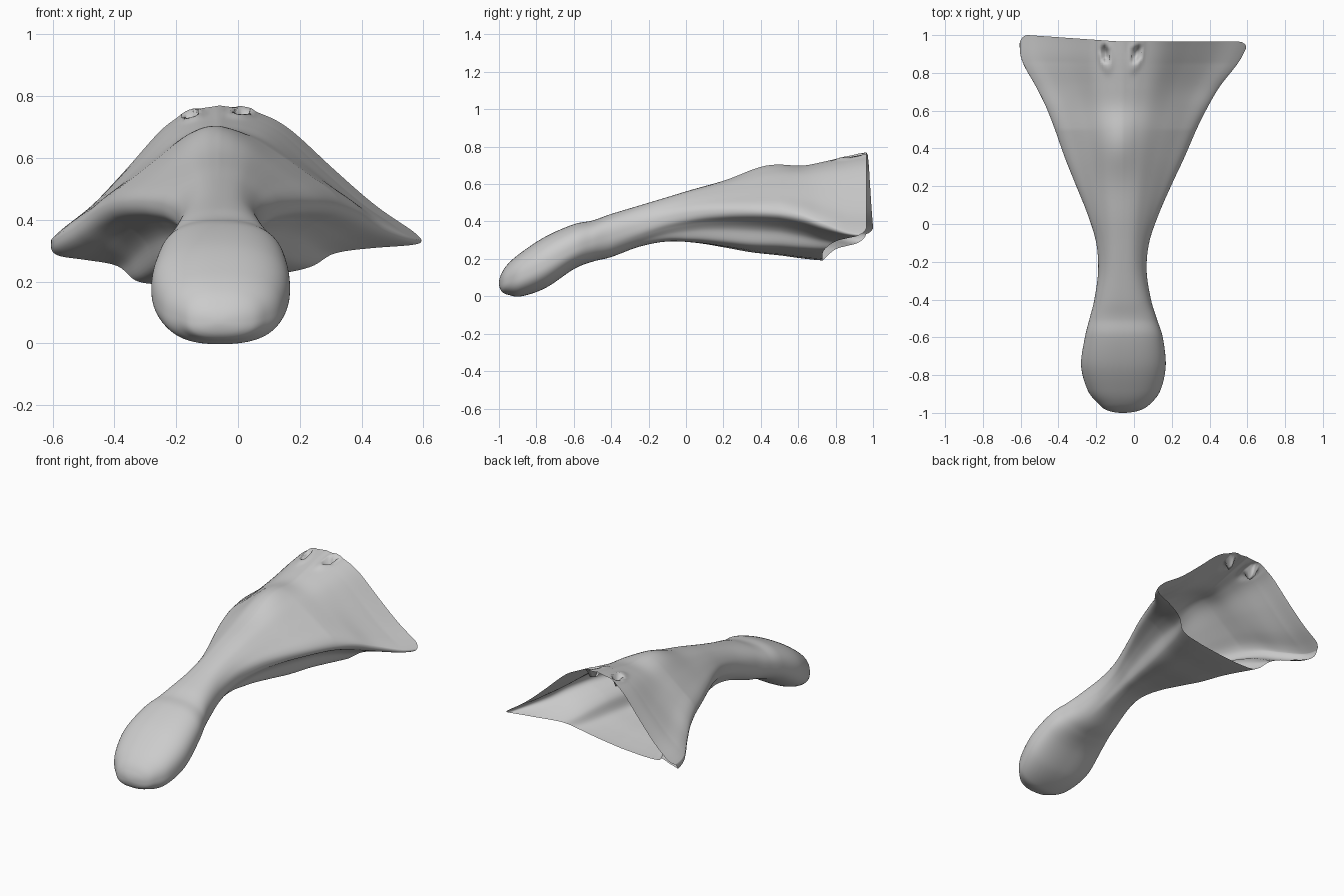
import bpy, bmesh, math

if "Cube" in bpy.data.objects:
    bpy.data.objects.remove(bpy.data.objects["Cube"])

# Lengthwise stations: y, left x, right x, top z, ridge z, bottom z, blend (0 oval, 1 winged)
STATIONS = [
    (-1.0, -.07, -.05, .075, .07, .065, 0), (-.985, -.145, .035, .125, .07, .025, 0),
    (-.95, -.19, .088, .175, .085, .008, 0), (-.88, -.245, .14, .235, .11, 0, 0),
    (-.75, -.28, .168, .32, .17, .045, 0), (-.6, -.26, .152, .385, .25, .145, 0),
    (-.5, -.235, .12, .405, .29, .185, 0), (-.4, -.21, .09, .44, .32, .21, 0),
    (-.25, -.19, .067, .485, .37, .265, .15), (-.1, -.2, .08, .53, .42, .293, .4),
    (.05, -.245, .13, .575, .45, .287, .7), (.2, -.305, .195, .613, .46, .265, .9),
    (.35, -.365, .265, .648, .46, .24, 1), (.5, -.418, .33, .675, .45, .225, 1),
    (.62, -.465, .39, .69, .43, .21, 1), (.73, -.52, .455, .717, .39, .2, 1),
    (.86, -.595, .555, .748, .345, .2, 1), (.965, -.605, .608, .77, .33, .18, 1)]
# Winged half section from crown to floor: u, v, station where the open rim cuts it
WING = [(0, 1, 17), (.17, .97, 17), (.34, .88, 17), (.55, .66, 17), (.75, .42, 17),
        (.93, .19, 17), (1, 0, 16.7), (.965, -.17, 16.35), (.8, -.32, 15.92),
        (.66, -.53, 15.5), (.57, -.9, 15.08), (.33, -1, 15), (0, -1, 15)]
CX = -.06
HALF, ROWS = 80, 200
NOSTRILS = [(-.152, .9, -.15), (.012, .9, .2)]   # x, y, slant


def spline(pts, t):
    """Catmull-Rom through a list of tuples, t measured in points."""
    n = len(pts) - 1
    i = min(int(t), n - 1)
    f = t - i
    p1, p2 = pts[i], pts[i + 1]
    p0 = pts[i - 1] if i else [2 * a - b for a, b in zip(p1, p2)]
    p3 = pts[i + 2] if i + 2 <= n else [2 * b - a for a, b in zip(p1, p2)]
    return [b + .5 * f * (c - a + f * (2 * a - 5 * b + 4 * c - d + f * (3 * (b - c) + d - a)))
            for a, b, c, d in zip(p0, p1, p2, p3)]


def power(s, e):
    return math.copysign(abs(s) ** e, s)


def slit(x, y, n):
    """Position inside a nostril slit; below 1 is inside."""
    dx = x - n[0] - n[2] * (y - n[1])
    return math.hypot(dx / .018, (y - n[1]) / .05)


def surface(row, col):
    side = 1 if col <= HALF else -1
    t = (col if side > 0 else 2 * HALF - col) / HALF
    wu, wv, end = spline(WING, t * 12)
    au = power(math.sin(math.pi * t), .82)
    av = power(math.cos(math.pi * t), .82)
    s = min(end, 17) * row / ROWS
    y, xl, xr, zt, zr, zb, k = spline(STATIONS, s)
    if s < 1:                                     # blunt rounded tip
        y = -1 + .003 * s + .012 * s * s
    rear = min(1, max(0, (y - .5) / .35))         # straighter, flatter section at the rear
    wv = power(wv, 1 + .5 * rear if wv > 0 else 1 - .32 * rear)
    u, v = au + (wu - au) * k, av + (wv - av) * k
    x = CX + u * ((xr - CX) if side > 0 else (xl - CX))
    z = zr + v * ((zt - zr) if v > 0 else (zr - zb))
    if side < 0:                                  # left rear corner reaches further back
        y += .038 * u * max(0, (y - .7) / .265) ** 2
    if v < 0:                                     # floor tilts up towards the right
        z -= (.065 if side > 0 else -.025) * u * v * max(0, y / .73)
    if v > .2:                                    # soft hump along the crown
        z += .037 * math.exp(-((x + .085) / .11) ** 2 - ((y - .43) / .16) ** 2)
    if v > .3:                                    # nostril pockets with raised lips
        for n in NOSTRILS:
            e = slit(x, y, n)
            z += .008 * math.exp(-((e - 1.5) / .6) ** 2)
            f = min(1, max(0, (1.1 - e) / .6))
            z -= .05 * f * f * (3 - 2 * f)
    return x, y, z


# Hollow shell: rounded closed front, narrow neck, winged open back
bm = bmesh.new()
cols = 2 * HALF
grid = [[bm.verts.new(surface(r, c)) for c in range(cols)] for r in range(ROWS + 1)]
for r in range(ROWS):
    for c in range(cols):
        d = (c + 1) % cols
        bm.faces.new((grid[r][c], grid[r][d], grid[r + 1][d], grid[r + 1][c]))
bm.faces.new(grid[0])
bmesh.ops.recalc_face_normals(bm, faces=bm.faces)
for f in bm.faces:
    f.smooth = True
mesh = bpy.data.meshes.new("bill_shell")
bm.to_mesh(mesh)
bm.free()
shell = bpy.data.objects.new("bill_shell", mesh)
bpy.context.collection.objects.link(shell)
